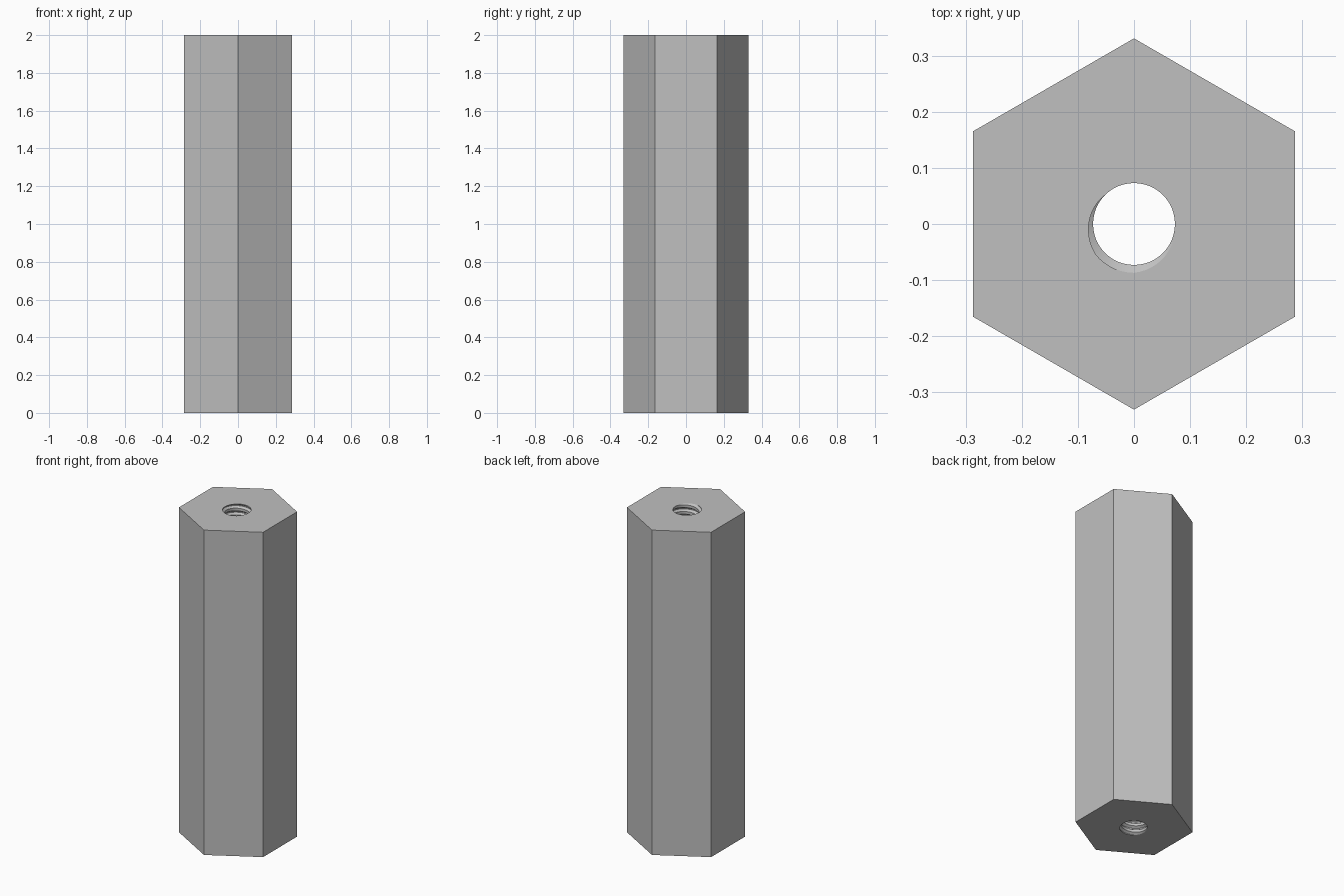
import bpy, bmesh, math
from math import sin, cos, radians, tau

if "Cube" in bpy.data.objects:
    bpy.data.objects.remove(bpy.data.objects["Cube"], do_unlink=True)

HEIGHT = 2.0
ACROSS_FLATS = 0.573
TURNS = 49
PITCH = HEIGHT / TURNS
STEPS = 48
# Thread profile: angle at the top rim (degrees), radius
PROFILE = [(135, 0.073), (218, 0.087), (270, 0.087), (353, 0.073)]

bm = bmesh.new()

# Threaded bore: a helical sheet, longer than the body
rows = {}
first, last = -TURNS * STEPS, 2 * STEPS
for i in range(first, last + 1):
    a = tau * i / STEPS
    rows[i] = [bm.verts.new((r * cos(a), r * sin(a),
                             HEIGHT + PITCH * (i / STEPS - phase / 360)))
               for phase, r in PROFILE]


def column(i):
    # The last point of one turn is the first point of the turn below
    return rows[i] + [rows[i - STEPS][0]]


for i in range(first + STEPS, last):
    a, b = column(i), column(i + 1)
    for j in range(len(PROFILE)):
        bm.faces.new((a[j], b[j], b[j + 1], a[j + 1]))
bmesh.ops.delete(bm, geom=[v for v in bm.verts if not v.link_faces], context='VERTS')

# Extend coverage below the base with one more turn of the same sheet
low = [f for f in bm.faces if f.calc_center_median().z < PITCH * 3]
extra = bmesh.ops.duplicate(bm, geom=low)["geom"]
extra_verts = [g for g in extra if isinstance(g, bmesh.types.BMVert)]
bmesh.ops.translate(bm, verts=extra_verts, vec=(0, 0, -PITCH))
bmesh.ops.remove_doubles(bm, verts=bm.verts[:], dist=1e-5)
seen = set()
doubles = []
for f in bm.faces:
    key = frozenset(v.index for v in f.verts)
    if key in seen:
        doubles.append(f)
    seen.add(key)
if doubles:
    bmesh.ops.delete(bm, geom=doubles, context='FACES')

# Trim the bore flush with both ends
for z, direction in ((HEIGHT, 1), (0, -1)):
    bmesh.ops.bisect_plane(bm, geom=bm.verts[:] + bm.edges[:] + bm.faces[:],
                           dist=1e-6, plane_co=(0, 0, z),
                           plane_no=(0, 0, direction), clear_outer=True)

# Hexagonal side walls
corner = ACROSS_FLATS / math.sqrt(3)
rings = [[bm.verts.new((corner * cos(radians(30 + 60 * k)),
                        corner * sin(radians(30 + 60 * k)), z))
          for k in range(6)] for z in (0, HEIGHT)]
for k in range(6):
    n = (k + 1) % 6
    bm.faces.new((rings[0][k], rings[0][n], rings[1][n], rings[1][k]))

# End faces between the hexagon and the bore
for z, direction in ((0, -1), (HEIGHT, 1)):
    rim = [e for e in bm.edges if e.is_boundary
           and all(abs(v.co.z - z) < 1e-4 for v in e.verts)]
    bmesh.ops.triangle_fill(bm, use_beauty=True, edges=rim,
                            normal=(0, 0, direction))

bmesh.ops.recalc_face_normals(bm, faces=bm.faces[:])
mesh = bpy.data.meshes.new("hex_standoff")
bm.to_mesh(mesh)
bm.free()
standoff = bpy.data.objects.new("hex_standoff", mesh)
bpy.context.collection.objects.link(standoff)

# Plain grey metal
metal = bpy.data.materials.new("grey metal")
metal.use_nodes = True
grey = (0.527, 0.527, 0.527, 1)
metal.diffuse_color = grey
metal.node_tree.nodes["Principled BSDF"].inputs["Base Color"].default_value = grey
mesh.materials.append(metal)

bpy.ops.object.select_all(action='DESELECT')
standoff.select_set(True)
bpy.context.view_layer.objects.active = standoff
bpy.ops.object.shade_smooth_by_angle(angle=radians(20))
